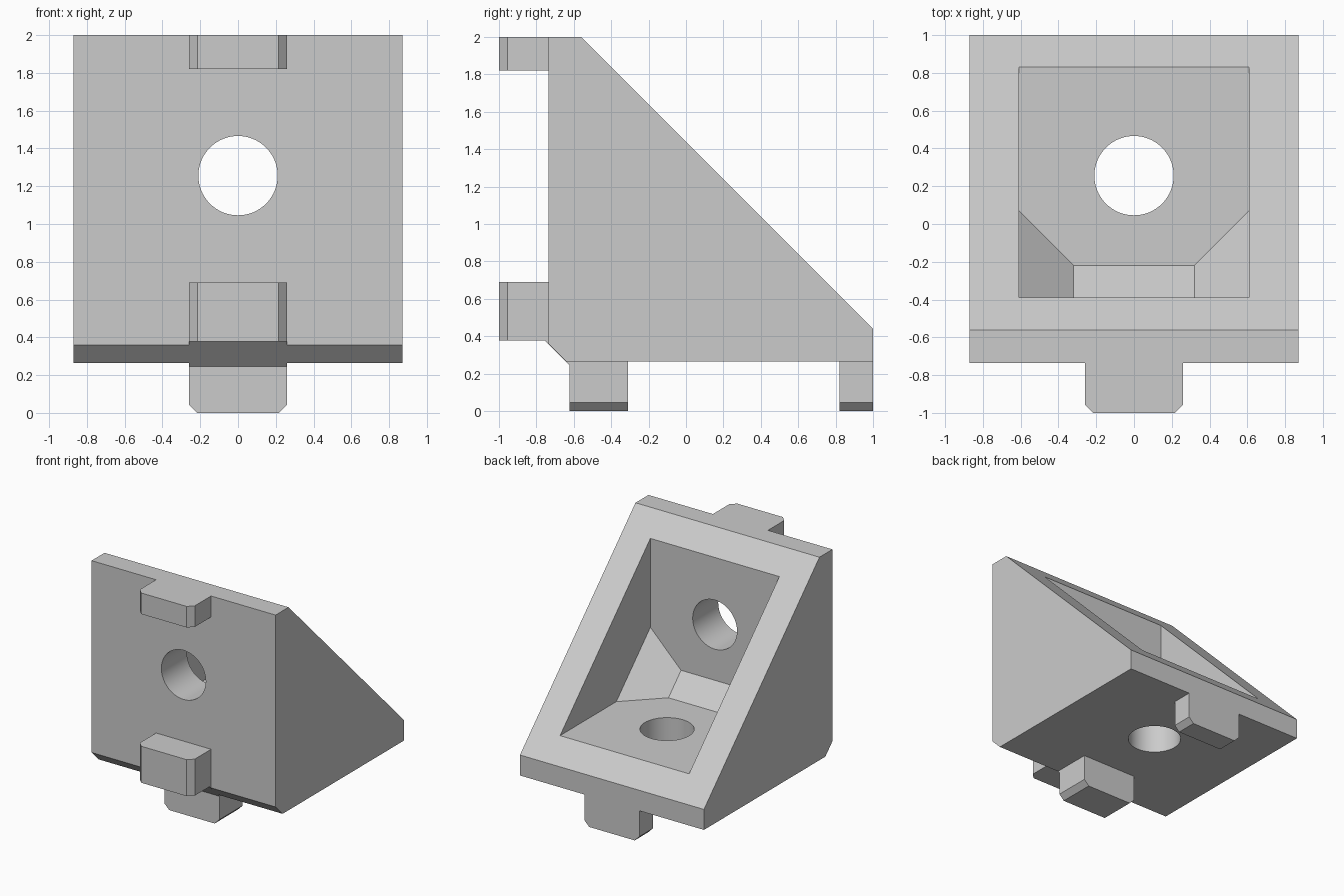
import bpy
import bmesh
from math import pi
from mathutils import Matrix, Vector

cube = bpy.data.objects.get("Cube")
if cube:
    bpy.data.objects.remove(cube, do_unlink=True)

grey = bpy.data.materials.new("plain grey")
grey.use_nodes = True
colour = (0.6, 0.6, 0.6, 1)
grey.diffuse_color = colour
grey.node_tree.nodes["Principled BSDF"].inputs["Base Color"].default_value = colour

# The bracket is symmetric across the plane z = y + 1
SWAP = Matrix(((1, 0, 0, 0), (0, 0, 1, -1), (0, 1, 0, 1), (0, 0, 0, 1)))


def finish(name, bm):
    bmesh.ops.recalc_face_normals(bm, faces=bm.faces)
    mesh = bpy.data.meshes.new(name)
    bm.to_mesh(mesh)
    bm.free()
    mesh.materials.append(grey)
    obj = bpy.data.objects.new(name, mesh)
    bpy.context.collection.objects.link(obj)
    return obj


def extrude(points, offset):
    bm = bmesh.new()
    face = bm.faces.new([bm.verts.new(p) for p in points])
    moved = bmesh.ops.extrude_face_region(bm, geom=[face])["geom"]
    verts = [v for v in moved if isinstance(v, bmesh.types.BMVert)]
    bmesh.ops.translate(bm, verts=verts, vec=offset)
    return bm


def side_prism(profile, half):
    """Extrude a (y, z) profile across x."""
    return extrude([(-half, y, z) for y, z in profile], (2 * half, 0, 0))


def combine(target, other, operation):
    mod = target.modifiers.new(other.name, "BOOLEAN")
    mod.operation = operation
    mod.solver = "EXACT"
    mod.object = other
    bpy.context.view_layer.objects.active = target
    bpy.ops.object.modifier_apply(modifier=mod.name)
    bpy.data.objects.remove(other, do_unlink=True)


def tab(name, low, high, swapped):
    """Front locating tab with two chamfered corners, or its underside twin."""
    w, c = 0.26, 0.045
    outline = [(-w, -0.7), (-w, c - 1), (c - w, -1), (w - c, -1), (w, c - 1), (w, -0.7)]
    bm = extrude([(x, y, low) for x, y in outline], (0, 0, high - low))
    if swapped:
        bmesh.ops.transform(bm, matrix=SWAP, verts=bm.verts)
    return finish(name, bm)


def bore(name, swapped):
    bm = bmesh.new()
    place = Matrix.Translation((0, -0.55, 1.256)) @ Matrix.Rotation(pi / 2, 4, "X")
    bmesh.ops.create_cone(bm, cap_ends=True, segments=64, radius1=0.21,
                          radius2=0.21, depth=0.6, matrix=place)
    if swapped:
        bmesh.ops.transform(bm, matrix=SWAP, verts=bm.verts)
    return finish(name, bm)


# Wedge-shaped body with a bevelled lower front edge
bracket = finish("corner_bracket", side_prism(
    [(-0.735, 2), (-0.56, 2), (1, 0.44), (1, 0.265), (-0.64, 0.265), (-0.735, 0.36)], 0.87))

# Pocket with a sloped inner corner and two diagonal gussets
pocket = side_prism([(-0.39, 0.78), (-0.22, 0.61), (1.2, 0.61), (1.2, 2.2), (-0.39, 2.2)], 0.61)
for side in (-1, 1):
    cut = bmesh.ops.bisect_plane(
        pocket, geom=pocket.verts[:] + pocket.edges[:] + pocket.faces[:],
        plane_co=Vector((side * 0.32, -0.22, 0.61)), plane_no=Vector((side, -1, -1)),
        clear_outer=True)["geom_cut"]
    rim = [e for e in cut if isinstance(e, bmesh.types.BMEdge)]
    bmesh.ops.holes_fill(pocket, edges=rim)
combine(bracket, finish("pocket_cutter", pocket), "DIFFERENCE")

# Locating tabs and bolt holes on both mounting faces
for swapped in (False, True):
    label = "bottom" if swapped else "front"
    combine(bracket, tab(label + "_end_tab", 1.82, 2, swapped), "UNION")
    combine(bracket, tab(label + "_corner_tab", 0.378, 0.69, swapped), "UNION")
    combine(bracket, bore(label + "_bore", swapped), "DIFFERENCE")

# Bevelled web joining the two corner tabs
web = side_prism([(-0.755, 0.378), (-0.622, 0.245), (-0.5, 0.4), (-0.6, 0.5)], 0.26)
combine(bracket, finish("corner_web", web), "UNION")

# Smooth bores, crisp edges
bpy.ops.object.select_all(action="DESELECT")
bracket.select_set(True)
bpy.context.view_layer.objects.active = bracket
bpy.ops.object.shade_smooth_by_angle(angle=pi / 6)
